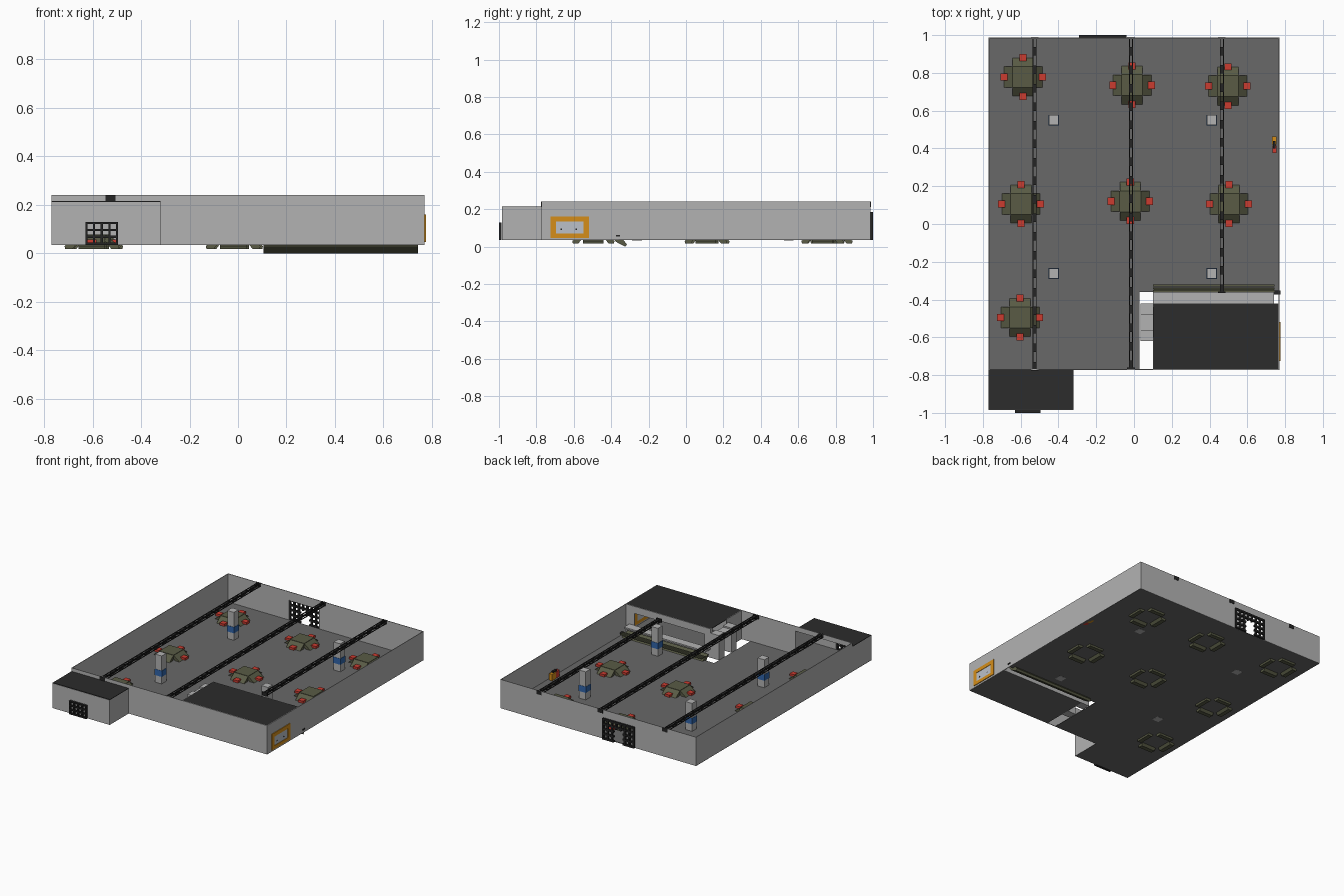
import bpy, bmesh, math
from mathutils import Matrix

if "Cube" in bpy.data.objects:
    bpy.data.objects.remove(bpy.data.objects["Cube"])


def mat(name, r, g, b):
    m = bpy.data.materials.new(name)
    m.diffuse_color = (r, g, b, 1)
    m.use_nodes = True
    m.node_tree.nodes["Principled BSDF"].inputs["Base Color"].default_value = m.diffuse_color
    return m


WALL = mat("wall grey", 0.45, 0.45, 0.45)
FLOOR = mat("floor grey", 0.14, 0.14, 0.14)
ROOF = mat("roof black", 0.025, 0.025, 0.025)
METAL = mat("dark metal", 0.018, 0.018, 0.018)
OLIVE = mat("olive", 0.1, 0.105, 0.06)
RED = mat("seat red", 0.6, 0.045, 0.03)
ORANGE = mat("frame orange", 0.66, 0.27, 0.01)
BLUE = mat("band blue", 0.03, 0.13, 0.4)
PANE = mat("pane pale grey", 0.5, 0.53, 0.58)


def finish(name, bm, m, loc=(0, 0, 0)):
    bmesh.ops.recalc_face_normals(bm, faces=bm.faces)
    me = bpy.data.meshes.new(name)
    bm.to_mesh(me)
    bm.free()
    me.materials.append(m)
    ob = bpy.data.objects.new(name, me)
    ob.location = loc
    bpy.context.collection.objects.link(ob)
    return ob


def add_box(bm, x0, x1, y0, y1, z0, z1):
    mtx = Matrix.Translation(((x0 + x1) / 2, (y0 + y1) / 2, (z0 + z1) / 2)) @ \
        Matrix.Diagonal((x1 - x0, y1 - y0, z1 - z0, 1))
    bmesh.ops.create_cube(bm, size=1, matrix=mtx)


def boxes(name, m, *dims, loc=(0, 0, 0)):
    bm = bmesh.new()
    for d in dims:
        add_box(bm, *d)
    return finish(name, bm, m, loc)


def add_prism(bm, profile, w0, w1, mtx=Matrix()):
    """Extrude an (r, z) profile sideways; r runs along +y, width along x."""
    a = [bm.verts.new(mtx @ Matrix.Translation((w0, r, z)).translation) for r, z in profile]
    f = bm.faces.new(a)
    ext = bmesh.ops.extrude_face_region(bm, geom=[f])
    vs = [v for v in ext["geom"] if isinstance(v, bmesh.types.BMVert)]
    shift = mtx.to_3x3() @ Matrix.Translation((w1 - w0, 0, 0)).translation
    bmesh.ops.translate(bm, verts=vs, vec=shift)


T = 0.004          # wall thickness
Z0, Z1 = 0.035, 0.24


def wall_x(name, y, x0, x1, z1=Z1, hole=None):
    """Wall along x with an optional opening (hx0, hx1, hz0, hz1)."""
    if not hole:
        return boxes(name, WALL, (x0, x1, y, y + T, Z0, z1))
    a, b, c, d = hole
    parts = [(x0, a, y, y + T, Z0, z1), (b, x1, y, y + T, Z0, z1), (a, b, y, y + T, d, z1)]
    if c > Z0:
        parts.append((a, b, y, y + T, Z0, c))
    return boxes(name, WALL, *parts)


def wall_y(name, x, y0, y1, z1=Z1):
    return boxes(name, WALL, (x, x + T, y0, y1, Z0, z1))


# Floors: hall with a gap around the kitchen, kitchen and entry
boxes("hall_floor", FLOOR, (-0.77, 0.77, -0.36, 0.985, Z0, Z0 + T),
      (-0.77, 0.03, -0.77, -0.36, Z0, Z0 + T))
boxes("kitchen_floor", FLOOR, (0.1, 0.765, -0.77, -0.42, Z0, Z0 + T))
boxes("entry_floor", FLOOR, (-0.77, -0.32, -0.98, -0.77, Z0, Z0 + T))

# Outer walls
wall_y("left_wall", -0.77, -0.77, 0.985)
wall_y("right_wall", 0.766, -0.77, 0.985)
wall_x("back_wall", 0.983, -0.77, 0.77, hole=(-0.285, -0.045, Z0, 0.18))
wall_x("front_wall", -0.772, -0.32, 0.77)
boxes("entry_lintel", WALL, (-0.77, -0.32, -0.772, -0.768, 0.205, Z1))

# Entry porch
wall_y("entry_left_wall", -0.77, -0.983, -0.77, 0.211)
wall_y("entry_right_wall", -0.324, -0.983, -0.77, 0.211)
wall_x("entry_front_wall", -0.985, -0.77, -0.32, 0.211, (-0.63, -0.495, Z0, 0.13))
boxes("entry_roof", ROOF, (-0.77, -0.32, -0.983, -0.77, 0.211, 0.215))

# Kitchen with serving hatch
wall_x("kitchen_hatch_wall", -0.424, 0.1, 0.766, hole=(0.15, 0.7, 0.1, 0.19))
wall_y("kitchen_side_wall_front", 0.1, -0.77, -0.6)
wall_y("kitchen_side_wall_back", 0.1, -0.44, -0.42)
boxes("kitchen_roof", ROOF, (0.1, 0.766, -0.77, -0.42, Z1 - T, Z1))
boxes("hatch_shelf", WALL, (0.1, 0.74, -0.42, -0.36, 0.095, 0.105))
boxes("kitchen_doorway", WALL, (0.035, 0.1, -0.48, -0.42, Z0, 0.21),
      (0.035, 0.1, -0.62, -0.56, Z0, 0.21), (0.035, 0.1, -0.56, -0.48, 0.17, 0.2))

# Serving counter: sloped plank through the floor and tray rails
bm = bmesh.new()
add_prism(bm, [(-0.405, 0.065), (-0.375, 0.026), (-0.325, 0.0), (-0.315, 0.013), (-0.35, 0.05)], 0.105, 0.742)
finish("serving_plank", bm, OLIVE)
boxes("tray_rails", OLIVE, *[(0.1, 0.745, y, y + 0.01, 0.062, 0.07) for y in (-0.36, -0.345, -0.33)])
boxes("rail_bracket", METAL, (0.74, 0.775, -0.373, -0.352, 0.055, 0.063))

# Pillars with a blue band
for i, (x, y) in enumerate([(-0.425, 0.55), (0.412, 0.55), (-0.425, -0.262), (0.412, -0.262)]):
    boxes(f"pillar_{i}", WALL, (-0.026, 0.026, -0.026, 0.026, Z0 - 0.001, 0.238), loc=(x, y, 0))
    boxes(f"pillar_band_{i}", BLUE, (-0.028, 0.028, -0.028, 0.028, 0.09, 0.133), loc=(x, y, 0))

# Tables: square top, four wings sloping through the floor, four red seats
WING = [(0.054, 0.076), (0.113, 0.03), (0.11, 0.018), (0.08, 0.018), (0.05, 0.056)]
tables = [(-0.587, 0.778), (-0.01, 0.735), (0.497, 0.73), (-0.598, 0.106),
          (-0.02, 0.12), (0.503, 0.106), (-0.603, -0.495)]
for i, (x, y) in enumerate(tables):
    bm, seats = bmesh.new(), bmesh.new()
    add_box(bm, -0.056, 0.056, -0.056, 0.056, 0.064, 0.077)
    for k in range(4):
        rot = Matrix.Rotation(k * math.pi / 2, 4, 'Z')
        add_prism(bm, WING, -0.055, 0.055, rot)
        add_prism(seats, [(0.084, 0.042), (0.121, 0.042), (0.121, 0.058), (0.084, 0.058)],
                  -0.019, 0.019, rot)
    finish(f"table_{i}", bm, OLIVE, (x, y, 0))
    finish(f"table_seats_{i}", seats, RED, (x, y, 0))

# Roof trusses: four chords, plates, zigzag braces and end plates
for i, (x, y0) in enumerate([(-0.526, -0.775), (-0.016, -0.768), (0.465, -0.365)]):
    y1 = 0.99
    bm = bmesh.new()
    for sx in (-0.011, 0.006):
        for z in (0.213, 0.234):
            add_box(bm, sx, sx + 0.005, y0, y1, z, z + 0.005)
    n = round((y1 - y0) / 0.1)
    step = (y1 - y0) / n
    for k in range(n):
        a = y0 + k * step
        add_box(bm, -0.009, 0.009, a, a + 0.045, 0.232, 0.237)
        add_box(bm, -0.009, 0.009, a, a + 0.01, 0.213, 0.218)
        h = a + step / 2
        for p, q in ((0.216, 0.236), (0.236, 0.216)):
            s = a if p < q else h
            for sx in (-0.011, 0.006):
                add_prism(bm, [(s, p - 0.003), (s + step / 2, q - 0.003),
                               (s + step / 2, q + 0.003), (s, p + 0.003)], sx, sx + 0.005)
    for e in (y0, y1 - 0.008):
        add_box(bm, -0.02, 0.02, e, e + 0.008, 0.214, 0.24)
    finish(f"roof_truss_{i}", bm, METAL, (x, 0, 0))


# Barred gates
def gate(name, x0, x1, y0, y1, z1, nv, nh, t, gap=None):
    parts = []
    for k in range(nv):
        x = x0 + (x1 - x0 - t) * k / (nv - 1)
        low = gap[2] if gap and gap[0] < x < gap[1] else Z0
        parts.append((x, x + t, y0, y1, low, z1))
    for k in range(nh):
        z = Z0 + (z1 - t - Z0) * k / (nh - 1)
        if gap and z < gap[2] - 0.01:
            parts += [(x0, gap[0], y0, y1, z, z + t), (gap[1], x1, y0, y1, z, z + t)]
        else:
            parts.append((x0, x1, y0, y1, z, z + t))
    boxes(name, METAL, *parts)


gate("front_gate", -0.63, -0.495, -1.0, -0.986, 0.13, 5, 4, 0.009)
gate("back_gate", -0.29, -0.04, 0.986, 1.0, 0.185, 8, 5, 0.012, (-0.2, -0.13, 0.13))

# Framed window on the right wall
Y0, Y1, A0, A1 = -0.725, -0.519, -0.695, -0.547
boxes("window_frame", ORANGE, (0.765, 0.775, Y0, A0, 0.047, 0.161), (0.765, 0.775, A1, Y1, 0.047, 0.161),
      (0.765, 0.775, A0, A1, 0.047, 0.07), (0.765, 0.775, A0, A1, 0.134, 0.161))
boxes("window_pane", PANE, (0.765, 0.772, A0, A1, 0.07, 0.134))
boxes("window_handles", METAL, *[(0.772, 0.774, y, y + 0.008, 0.09, 0.096) for y in (-0.67, -0.59)])

# Wall cabinet and extinguisher near the right wall
boxes("wall_cabinet", ORANGE, (0.73, 0.754, 0.42, 0.462, Z0, 0.085))
boxes("extinguisher", RED, (0.732, 0.754, 0.376, 0.415, Z0, 0.085))
boxes("extinguisher_cap", METAL, (0.736, 0.75, 0.4, 0.44, 0.085, 0.095))
